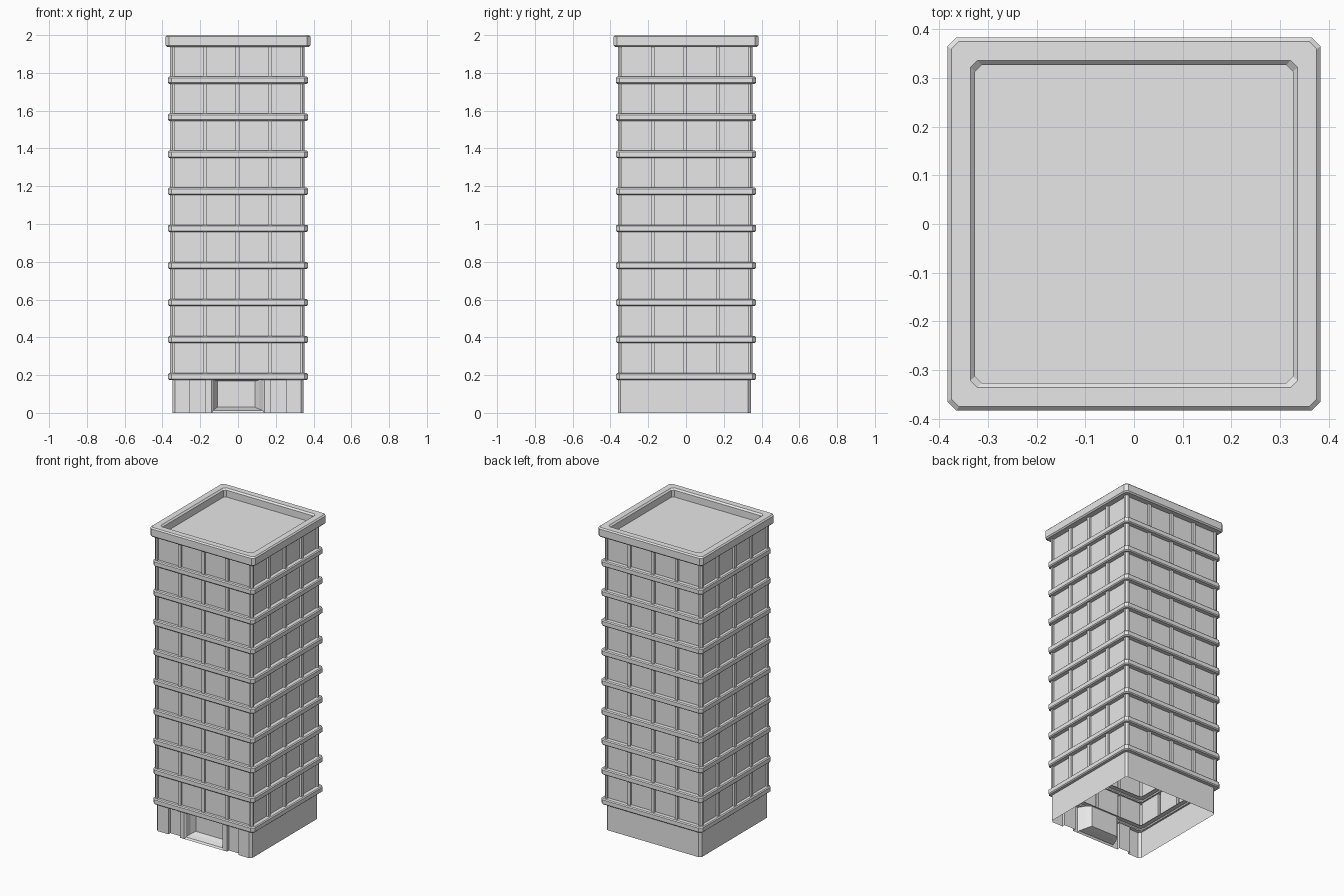
import bpy
import bmesh
from mathutils import Matrix, Vector

cube = bpy.data.objects.get("Cube")
if cube:
    bpy.data.objects.remove(cube, do_unlink=True)

GREY = (0.8, 0.8, 0.8, 1)
concrete = bpy.data.materials.new("concrete_grey")
concrete.use_nodes = True
concrete.diffuse_color = GREY
concrete.node_tree.nodes["Principled BSDF"].inputs["Base Color"].default_value = GREY

STEP = 0.196            # storey height
FLOORS = 9
BAND_LOW, BAND_HIGH = 0.174, 0.212


def loft(name, rings, closed=True, cap=False):
    """Skin a stack of matching rings into an open shell."""
    bm = bmesh.new()
    rows = [[bm.verts.new(p) for p in ring] for ring in rings]
    count = len(rows[0])
    for low, high in zip(rows, rows[1:]):
        for i in range(count if closed else count - 1):
            j = (i + 1) % count
            bm.faces.new((low[i], low[j], high[j], high[i]))
    if cap:
        bm.faces.new(rows[-1])
    mesh = bpy.data.meshes.new(name)
    bm.to_mesh(mesh)
    bm.free()
    mesh.materials.append(concrete)
    obj = bpy.data.objects.new(name, mesh)
    bpy.context.collection.objects.link(obj)
    return obj


def at_height(plan, z):
    return [(x, y, z) for x, y in plan]


def four_sides(side):
    """Repeat the front edge of a plan around all four sides."""
    plan = []
    for k in range(4):
        turn = Matrix.Rotation(k * 1.5707963, 2)
        plan += [turn @ Vector(p) for p in side]
    return plan


def square(half, cut, z):
    """Square ring with chamfered corners."""
    return at_height(four_sides([(cut - half, -half), (half - cut, -half)]), z)


def stack(obj):
    mod = obj.modifiers.new("storeys", "ARRAY")
    mod.count = FLOORS
    mod.use_relative_offset = False
    mod.use_constant_offset = True
    mod.constant_offset_displace = (0, 0, STEP)


# Storey walls: recessed panels between narrow pilasters
OUT, IN, W = 0.356, 0.342, 0.01
side = [(-0.345, -OUT), (-0.334, -OUT), (-0.334, -IN)]
for x in (-0.172, 0, 0.172):
    side += [(x - W, -IN), (x - W, -OUT), (x + W, -OUT), (x + W, -IN)]
side += [(0.334, -IN), (0.334, -OUT), (0.345, -OUT)]
plan = four_sides(side)
walls = loft("storey_walls", [at_height(plan, BAND_HIGH), at_height(plan, BAND_LOW + STEP)])
walls.location = (-0.003, -0.004, 0)
stack(walls)

# Floor bands, open on the inside
B, E = 0.37, 0.006
band = loft("floor_bands", [
    square(0.335, 0.015, BAND_LOW),
    square(B - E, 0.016, BAND_LOW),
    square(B, 0.018, BAND_LOW + E),
    square(B, 0.018, BAND_HIGH - E),
    square(B - E, 0.016, BAND_HIGH),
    square(0.335, 0.015, BAND_HIGH)])
stack(band)

# Cornice, parapet and sunken roof
loft("roof_cornice", [
    square(0.335, 0.015, 1.938),
    square(0.375, 0.016, 1.938),
    square(0.383, 0.018, 1.946),
    square(0.383, 0.018, 1.992),
    square(0.375, 0.016, 2.0),
    square(0.336, 0.015, 2.0),
    square(0.326, 0.013, 1.99),
    square(0.326, 0.013, 1.945)], cap=True)

# Ground floor: plain sides and back, stepped front left open for the entrance
S, F, R, C = 0.347, 0.36, 0.34, 0.014
right = [(0.14, -F), (0.172, -F), (0.172, -R), (0.255, -R),
         (0.255, -F), (S - C, -F), (S, C - F), (S, 0.343 - C), (S - C, 0.343)]
plan = right + [(-x, y) for x, y in reversed(right)]
loft("ground_floor_walls", [at_height(plan, 0), at_height(plan, BAND_LOW)], closed=False)


# Entrance: tapered jambs, raised sill and recessed door
def arch(left, right_x, sill, top, y):
    return [(left, y, sill), (right_x, y, sill), (right_x, y, top), (left, y, top)]


loft("entrance_recess", [
    arch(-0.14, 0.14, 0, BAND_LOW, -F),
    arch(-0.132, 0.132, 0.012, BAND_LOW, -F + 0.008),
    arch(-0.125, 0.112, 0.02, BAND_LOW, -0.315),
    arch(-0.108, 0.09, 0.03, 0.168, -0.285)], cap=True)
